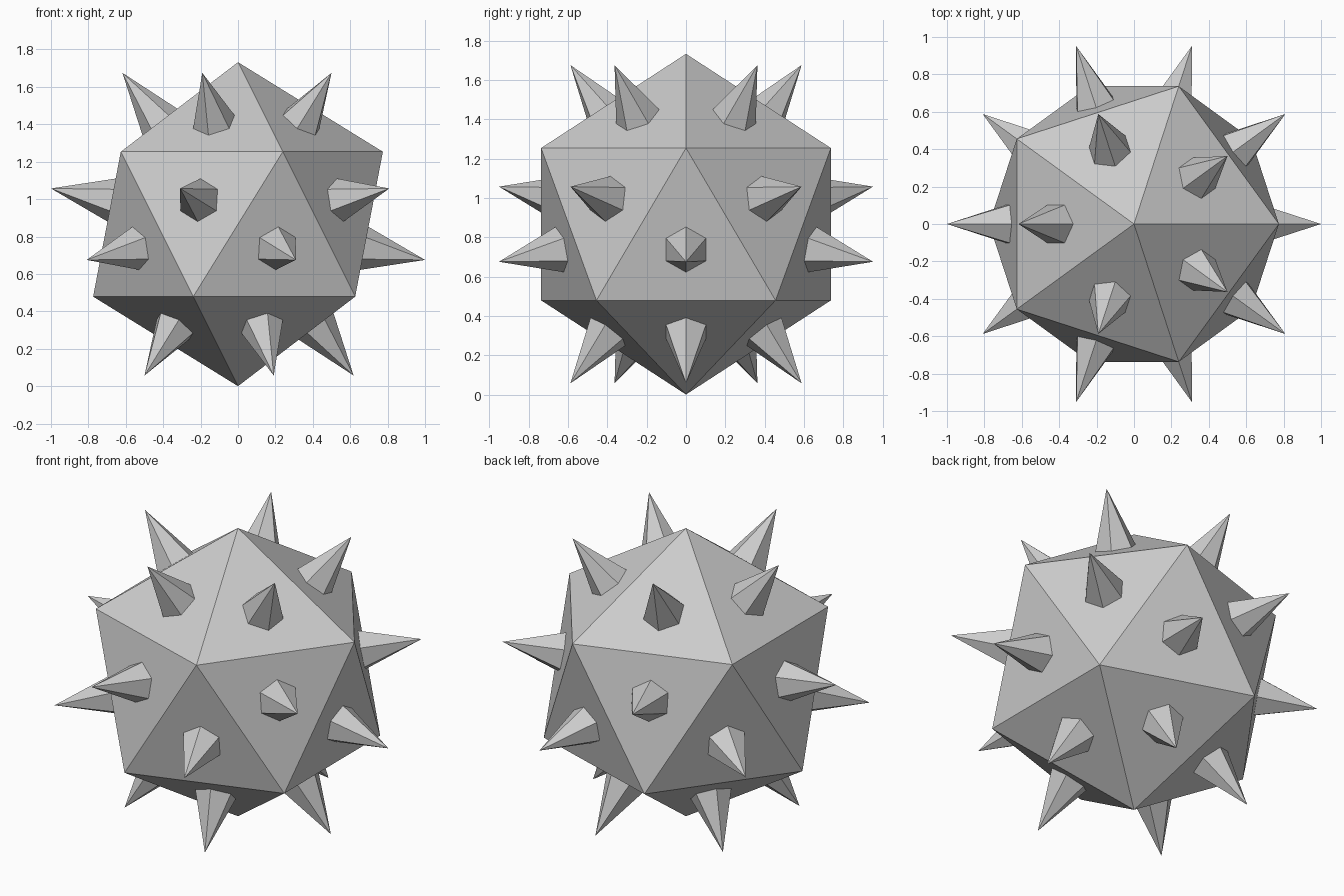
import bpy
import bmesh
from mathutils import Matrix, Vector

BODY_RADIUS = 0.866
TIP_REACH = 1.018      # tip distance from the body centre
SPIKE_RADIUS = 0.117   # spike radius where it meets the face
SINK = 0.01            # how far the spike root is buried

cube = bpy.data.objects.get("Cube")
if cube:
    bpy.data.objects.remove(cube, do_unlink=True)

centre = Vector((0, 0, BODY_RADIUS))


def add_object(name, mesh, matrix):
    obj = bpy.data.objects.new(name, mesh)
    bpy.context.collection.objects.link(obj)
    obj.matrix_world = matrix
    return obj


# Faceted twenty-sided body
bm = bmesh.new()
bmesh.ops.create_icosphere(bm, subdivisions=1, radius=BODY_RADIUS)
body_mesh = bpy.data.meshes.new("body")
bm.to_mesh(body_mesh)
bm.free()
add_object("body", body_mesh, Matrix.Translation(centre))

# Six-sided spike, rooted just below the origin and pointing along +z
inradius = body_mesh.polygons[0].center.length
height = TIP_REACH - inradius
length = height + SINK
bm = bmesh.new()
bmesh.ops.create_cone(
    bm, cap_ends=True, segments=6,
    radius1=SPIKE_RADIUS * length / height, radius2=0, depth=length,
    matrix=Matrix.Translation((0, 0, length / 2 - SINK)))
bmesh.ops.remove_doubles(bm, verts=bm.verts, dist=0.0001)
spike_mesh = bpy.data.meshes.new("spike")
bm.to_mesh(spike_mesh)
bm.free()

# One spike in the middle of every body face
for i, face in enumerate(body_mesh.polygons, start=1):
    direction = face.center.normalized()
    turn = direction.to_track_quat('Z', 'Y').to_matrix().to_4x4()
    add_object(f"spike_{i}", spike_mesh,
               Matrix.Translation(centre + face.center) @ turn)
